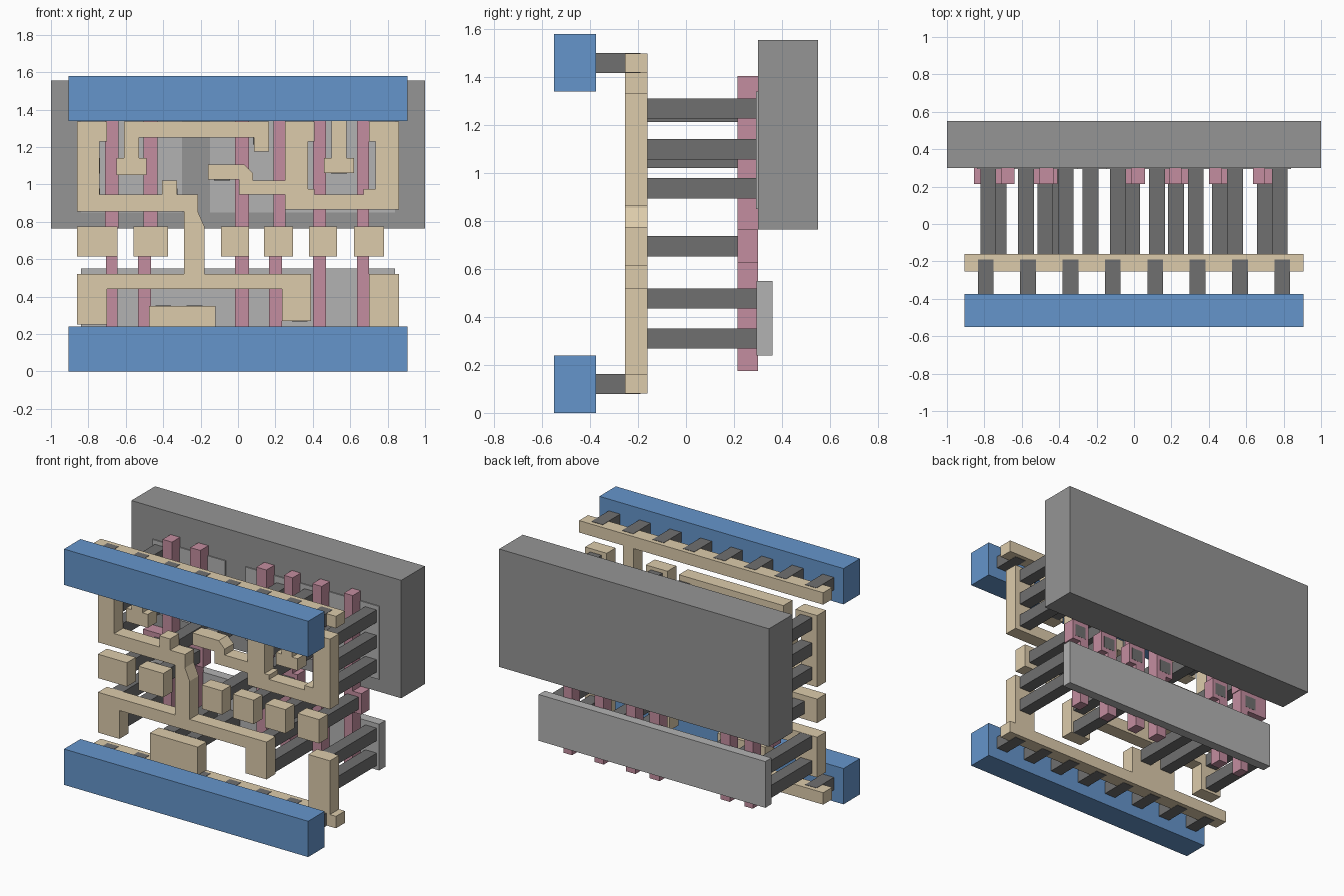
import bpy, bmesh


def material(name, rgb):
    m = bpy.data.materials.new(name)
    m.diffuse_color = (*rgb, 1)
    return m


BLUE = material("blue", (0.13, 0.30, 0.60))
TAN = material("tan", (0.72, 0.60, 0.41))
PINK = material("pink", (0.55, 0.27, 0.35))
DARK = material("dark_grey", (0.16, 0.16, 0.16))
LIGHT = material("light_grey", (0.45, 0.45, 0.45))
MID = material("mid_grey", (0.30, 0.30, 0.30))


def build(name, outlines, y0, y1, mat):
    """Extrude one or more x/z outlines from y0 back to y1."""
    bm = bmesh.new()
    for pts in outlines:
        clean = [p for i, p in enumerate(pts) if p != pts[i - 1]]
        front = bm.faces.new([bm.verts.new((x, y0, z)) for x, z in clean])
        ext = bmesh.ops.extrude_face_region(bm, geom=[front], use_keep_orig=True)
        moved = [v for v in ext["geom"] if isinstance(v, bmesh.types.BMVert)]
        bmesh.ops.translate(bm, verts=moved, vec=(0, y1 - y0, 0))
    bmesh.ops.recalc_face_normals(bm, faces=bm.faces)
    me = bpy.data.meshes.new(name)
    bm.to_mesh(me)
    bm.free()
    me.materials.append(mat)
    ob = bpy.data.objects.new(name, me)
    bpy.context.collection.objects.link(ob)
    return ob


def rect(x0, x1, z0, z1):
    return [(x0, z0), (x1, z0), (x1, z1), (x0, z1)]


def square(x, z, h=0.042):
    return rect(x - h, x + h, z - h, z + h)


# Back slabs: the large well and the strips of active area
build("well_block", [rect(-1, 1, 0.765, 1.555)], 0.30, 0.55, MID)
build("lower_active_strip", [rect(-0.84, 0.84, 0.24, 0.55)], 0.295, 0.36, LIGHT)
build("upper_active_strips", [rect(-0.84, -0.30, 0.85, 1.34),
                              rect(-0.15, 0.84, 0.85, 1.34)], 0.293, 0.36, LIGHT)

# Vertical gate bars: lower strip, wide pad, upper strip
gates = [(-0.705, -0.645, -0.855, -0.645, -0.71, -0.64),
         (-0.535, -0.465, -0.535, -0.41, -0.505, -0.43),
         (-0.015, 0.06, -0.07, 0.06, -0.015, 0.06),
         (0.165, 0.235, 0.16, 0.29, 0.19, 0.255),
         (0.40, 0.47, 0.40, 0.525, 0.40, 0.47),
         (0.635, 0.70, 0.635, 0.765, 0.635, 0.70)]
bars = []
for a, b, c, d, e, f in gates:
    bars.append([(a, 0.175), (b, 0.175), (b, 0.625), (d, 0.625), (d, 0.765), (f, 0.765),
                 (f, 1.405), (e, 1.405), (e, 0.765), (c, 0.765), (c, 0.625), (a, 0.625)])
build("gate_bars", bars, 0.215, 0.30, PINK)

# Long contact posts between the gate / active layers and the wiring
posts = [(x, z) for x in (-0.78, 0.33, 0.78) for z in (0.31, 0.477, 0.937, 1.10, 1.27)]
posts += [(-0.40, 0.31), (-0.233, 0.31), (-0.577, 1.10), (-0.365, 0.937),
          (-0.085, 1.063), (0.123, 1.255), (0.54, 1.10)]
build("active_posts", [square(*p) for p in posts], -0.16, 0.295, DARK)
build("gate_posts", [square(x, 0.695) for x in (-0.725, -0.475, -0.01, 0.225, 0.46, 0.70)],
      -0.16, 0.301, DARK)

# Local wiring layer
W0, W1 = -0.255, -0.16
build("top_wire", [[(-0.905, 1.42), (0.50, 1.42), (0.50, 1.14), (0.46, 1.14), (0.46, 1.06),
                    (0.62, 1.06), (0.62, 1.14), (0.58, 1.14), (0.58, 1.42), (0.905, 1.42),
                    (0.905, 1.50), (-0.905, 1.50)]], W0, W1, TAN)
build("bottom_wire", [[(-0.905, 0.08), (0.905, 0.08), (0.905, 0.16), (0.86, 0.16), (0.86, 0.52),
                       (0.70, 0.52), (0.70, 0.16), (-0.12, 0.16), (-0.12, 0.35),
                       (-0.475, 0.35), (-0.475, 0.16), (-0.905, 0.16)]], W0, W1, TAN)
build("main_wire", [[(-0.86, 0.25), (-0.70, 0.25), (-0.70, 0.44), (0.235, 0.44), (0.235, 0.27),
                     (0.39, 0.27), (0.39, 0.52), (-0.18, 0.52), (-0.18, 0.775),
                     (-0.215, 0.855), (-0.215, 0.945), (-0.325, 0.945), (-0.325, 1.02),
                     (-0.405, 1.02), (-0.405, 0.945), (-0.74, 0.945), (-0.74, 1.23),
                     (-0.70, 1.23), (-0.70, 1.335), (-0.86, 1.335), (-0.86, 0.855),
                     (-0.29, 0.855), (-0.29, 0.52), (-0.86, 0.52)]], W0, W1, TAN)
build("upper_wire", [[(-0.65, 1.05), (-0.49, 1.05), (-0.49, 1.14), (-0.53, 1.14), (-0.53, 1.25),
                      (0.085, 1.25), (0.085, 1.175), (0.165, 1.175), (0.165, 1.335),
                      (-0.61, 1.335), (-0.61, 1.14), (-0.65, 1.14)]], W0, W1, TAN)
build("right_wire", [[(0.25, 0.865), (0.86, 0.865), (0.86, 1.335), (0.70, 1.335), (0.70, 1.23),
                      (0.735, 1.23), (0.735, 0.975), (0.67, 0.975), (0.67, 0.945),
                      (0.41, 0.945), (0.41, 0.975), (0.375, 0.975), (0.375, 1.23), (0.41, 1.23),
                      (0.41, 1.335), (0.25, 1.335), (0.25, 1.02), (0.08, 1.02), (0.08, 1.06),
                      (0.035, 1.105), (-0.16, 1.105), (-0.16, 1.025), (0.005, 1.025),
                      (0.005, 0.945), (0.25, 0.945)]], W0, W1, TAN)
build("wire_pads", [rect(a, b, 0.615, 0.775) for a, b in
                    ((-0.86, -0.645), (-0.56, -0.375), (-0.09, 0.06),
                     (0.14, 0.295), (0.38, 0.53), (0.62, 0.78))], W0, W1, TAN)

# Front power rails with their rows of short studs
for name, z in (("bottom", 0.12), ("top", 1.46)):
    build(name + "_rail", [rect(-0.905, 0.905, z - 0.12, z + 0.12)], -0.55, -0.375, BLUE)
    build(name + "_rail_studs", [square((i - 3.5) * 0.2265, z) for i in range(8)],
          -0.375, -0.19, DARK)
